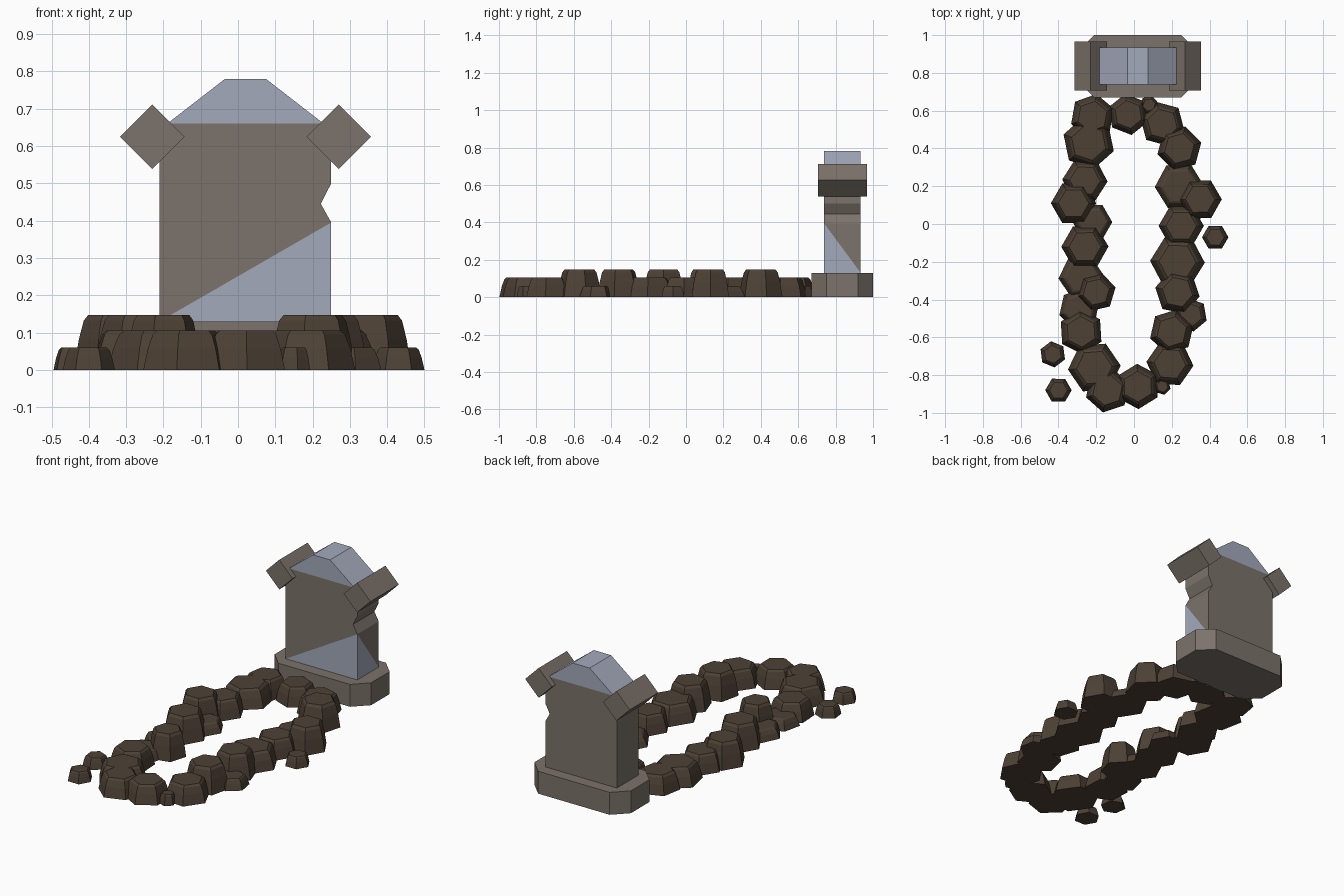
import bpy, bmesh, math

if "Cube" in bpy.data.objects:
    bpy.data.objects.remove(bpy.data.objects["Cube"])


def material(name, rgb):
    m = bpy.data.materials.new(name)
    m.diffuse_color = (*rgb, 1)
    m.use_nodes = True
    m.node_tree.nodes["Principled BSDF"].inputs["Base Color"].default_value = m.diffuse_color
    return m


STONE = material("stone", (0.20, 0.17, 0.145))
PALE = material("pale_stone", (0.37, 0.40, 0.50))
EARTH = material("earth", (0.075, 0.053, 0.036))


def finish(name, bm, *mats):
    bmesh.ops.recalc_face_normals(bm, faces=bm.faces)
    me = bpy.data.meshes.new(name)
    bm.to_mesh(me)
    bm.free()
    for m in mats:
        me.materials.append(m)
    ob = bpy.data.objects.new(name, me)
    bpy.context.collection.objects.link(ob)
    return ob


def loft(name, rings, mat):
    """Capped solid through rings of equal point count."""
    bm = bmesh.new()
    rows = [[bm.verts.new(p) for p in ring] for ring in rings]
    n = len(rows[0])
    for a, b in zip(rows, rows[1:]):
        for i in range(n):
            j = (i + 1) % n
            bm.faces.new((a[i], a[j], b[j], b[i]))
    bm.faces.new(rows[0][::-1])
    bm.faces.new(rows[-1])
    return finish(name, bm, mat)


CX, CY = 0.02, 0.835  # centre of the headstone

# Plinth: rectangle with clipped corners
hx, hy, c = 0.31, 0.165, 0.08
outline = [(hx, -hy + c), (hx, hy - c), (hx - c, hy), (-hx + c, hy),
           (-hx, hy - c), (-hx, -hy + c), (-hx + c, -hy), (hx - c, -hy)]
loft("plinth", [[(CX + x, CY + y, z) for x, y in outline] for z in (0, 0.13)], STONE)

# Headstone slab: extruded profile with a chipped right edge and pale gable
profile = [(-.21, .13), (.25, .13), (.25, .395), (.222, .445), (.25, .5), (.25, .59),
           (.23, .66), (.075, .78), (-.035, .78), (-.19, .66), (-.21, .59)]
bm = bmesh.new()
F = [bm.verts.new((x, 0.738, z)) for x, z in profile]
B = [bm.verts.new((x, 0.934, z)) for x, z in profile]


def face(verts, pale=False):
    bm.faces.new(verts).material_index = int(pale)


face([F[i] for i in (0, 1, 2)], True)
face([F[i] for i in (0, 2, 3, 4, 5, 6, 9, 10)])
face([F[i] for i in (6, 7, 8, 9)], True)
face([B[i] for i in (10, 9, 6, 5, 4, 3, 2, 1, 0)])
face([B[i] for i in (9, 8, 7, 6)], True)
face([F[1], B[1], F[2]], True)
face([F[2], B[1], B[2]])
for i in range(len(profile)):
    if i != 1:
        j = (i + 1) % len(profile)
        face([F[i], B[i], B[j], F[j]], i in (6, 7, 8))
finish("headstone", bm, STONE, PALE)

# Shoulder blocks: square bars turned on edge
d = 0.086
for side, s in (("left", -1), ("right", 1)):
    diamond = [(d, 0), (0, d), (-d, 0), (0, -d)]
    loft("shoulder_" + side,
         [[(CX + s * 0.25 + x, y, 0.625 + z) for x, z in diamond] for y in (0.707, 0.967)],
         STONE)

# Grave border: six-sided tapering rocks (x, y, radius, height)
H, M, L = 0.147, 0.105, 0.06
rocks = [
    (-.22, .57, .12, M), (-.03, .58, .11, M), (.15, .53, .12, M), (.24, .40, .12, H),
    (-.24, .43, .14, M), (.24, .20, .13, L), (.35, .13, .115, H), (.25, -.01, .12, M),
    (.23, -.20, .145, M), (.23, -.36, .12, H), (.30, -.48, .09, L), (.20, -.57, .12, H),
    (.19, -.74, .125, M), (.02, -.86, .12, M), (-.14, -.88, .12, M), (-.21, -.76, .14, M),
    (-.28, -.57, .12, M), (-.29, -.45, .11, L), (-.20, -.36, .105, H), (-.28, -.28, .12, L),
    (-.26, -.12, .125, H), (-.22, .01, .105, L), (-.32, .11, .12, H), (-.26, .23, .12, M),
    (.43, -.07, .07, L), (-.43, -.69, .07, L), (-.40, -.88, .07, L),
    (.15, -.86, .045, L), (.08, .63, .05, L)]
for k, (x, y, r, h) in enumerate(rocks, 1):
    turn = math.atan2(y ** 3, x)  # corner points outward from the plot
    rings = []
    for scale, lift in ((1, 0), (0.89, 0.55), (0.78, 0.9), (0.68, 1)):
        rings.append([(x + r * scale * math.cos(turn + a * math.pi / 3),
                       y + r * scale * math.sin(turn + a * math.pi / 3), h * lift)
                      for a in range(6)])
    loft(f"border_rock_{k:02d}", rings, EARTH)
